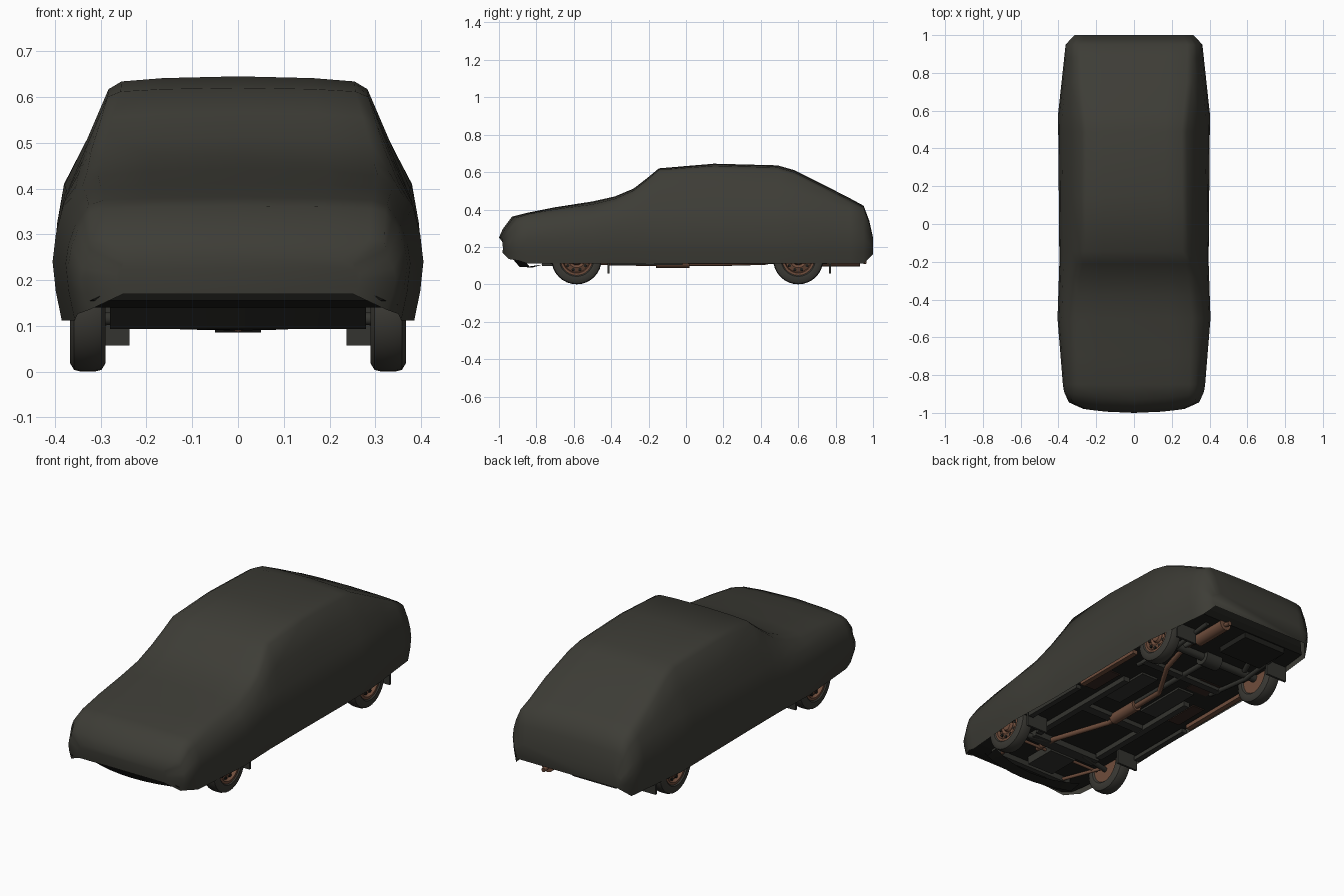
import bpy, bmesh, math
from mathutils import Vector, Matrix

old = bpy.data.objects.get("Cube")
if old:
    bpy.data.objects.remove(old, do_unlink=True)


def material(name, rgb):
    m = bpy.data.materials.new(name)
    m.use_nodes = True
    m.diffuse_color = (*rgb, 1)
    node = m.node_tree.nodes["Principled BSDF"]
    node.inputs["Base Color"].default_value = (*rgb, 1)
    node.inputs["Roughness"].default_value = 0.9
    return m


CLOTH = material("olive cloth", (0.047, 0.046, 0.037))
RUBBER = material("tyre rubber", (0.045, 0.043, 0.036))
RUST = material("rusty metal", (0.16, 0.075, 0.045))
STEEL = material("dark steel", (0.034, 0.034, 0.029))
BLACK = material("underbody black", (0.014, 0.014, 0.012))
STAIN = material("rust stain", (0.04, 0.022, 0.016))


def finish(name, bm, mat, angle=None):
    bmesh.ops.recalc_face_normals(bm, faces=bm.faces)
    mesh = bpy.data.meshes.new(name)
    bm.to_mesh(mesh)
    bm.free()
    mesh.materials.append(mat)
    obj = bpy.data.objects.new(name, mesh)
    bpy.context.collection.objects.link(obj)
    if angle:
        bpy.ops.object.select_all(action='DESELECT')
        obj.select_set(True)
        bpy.context.view_layer.objects.active = obj
        bpy.ops.object.shade_smooth_by_angle(angle=math.radians(angle))


def box(name, center, size, mat):
    bm = bmesh.new()
    bmesh.ops.create_cube(bm, size=1, matrix=Matrix.Translation(center) @ Matrix.Diagonal((*size, 1)))
    finish(name, bm, mat)


def rod(name, start, end, radius, mat, sides=12):
    start, end = Vector(start), Vector(end)
    span = end - start
    turn = Matrix.Translation((start + end) / 2) @ span.to_track_quat('Z', 'Y').to_matrix().to_4x4()
    bm = bmesh.new()
    bmesh.ops.create_cone(bm, cap_ends=True, segments=sides, radius1=radius, radius2=radius,
                          depth=span.length, matrix=turn)
    finish(name, bm, mat, 40)


def pipe(name, points, radius, mat):
    curve = bpy.data.curves.new(name, 'CURVE')
    curve.dimensions = '3D'
    curve.bevel_depth = radius
    curve.bevel_resolution = 2
    curve.use_fill_caps = True
    spline = curve.splines.new('POLY')
    spline.points.add(len(points) - 1)
    for point, co in zip(spline.points, points):
        point.co = (*co, 1)
    curve.materials.append(mat)
    bpy.context.collection.objects.link(bpy.data.objects.new(name, curve))


def skin(bm, rows):
    rows = [[bm.verts.new(p) for p in row] for row in rows]
    for a, b in zip(rows, rows[1:]):
        for i in range(len(a) - 1):
            bm.faces.new((a[i], a[i + 1], b[i + 1], b[i]))
    return rows


def along(keys, y):
    for (y0, v0), (y1, v1) in zip(keys, keys[1:]):
        if y <= y1:
            return v0 + (v1 - v0) * (y - y0) / (y1 - y0)
    return keys[-1][1]


# Profiles along the length of the cloth cover
TOP = [(-1, .25), (-.98, .295), (-.93, .362), (-.85, .382), (-.7, .412), (-.5, .443), (-.38, .47),
       (-.28, .512), (-.21, .566), (-.145, .62), (.15, .645), (.49, .636), (.58, .61),
       (.75, .525), (.88, .458), (.95, .42), (.98, .34), (1, .25)]
HEM = [(-1, .17), (-.98, .135), (-.85, .112), (.95, .112), (1, .16)]
BELLY = [(-1, .27), (-.98, .345), (-.93, .37), (-.5, .405), (-.2, .395), (.58, .402), (.95, .362), (1, .315)]
SHOULDER = [(-1, .225), (-.93, .31), (-.5, .36), (-.2, .39), (.58, .41), (.88, .37), (.95, .34), (1, .225)]
EDGE = [(-1, .25), (-.98, .32), (-.5, .34), (-.28, .32), (-.145, .285), (.5, .28), (.75, .31), (.95, .315), (1, .29)]
DROP = [(-1, .01), (-.5, .038), (-.145, .02), (.15, .028), (.9, .028), (1, .01)]


def arc(y, top):
    hem, belly, shoulder, edge = (along(k, y) for k in (HEM, BELLY, SHOULDER, EDGE))
    drop = along(DROP, y)
    middle = min(.24, hem + (shoulder - hem) * .6)
    side = belly * .945
    half = [(belly - .02, hem), (belly - .007, (hem + middle) / 2), (belly, middle),
            ((belly + side) / 2 + .004, (middle + shoulder) / 2), (side, shoulder),
            ((side + edge) / 2, (shoulder + top - drop) / 2), (edge, top - drop),
            (edge * .9, top - drop * .4), (edge * .58, top - drop * .14)]
    points = half + [(0, top)] + [(-x, z) for x, z in reversed(half)]
    bow = .3 if y < -.9 else 0
    return [(x, y + bow * x * x, z) for x, z in points]


bm = bmesh.new()
arcs = skin(bm, [arc(*key) for key in TOP])
bm.faces.new(arcs[0])
bm.faces.new(arcs[-1])
finish("cloth_cover", bm, CLOTH, 50)

# Floor closing the underside just above the hem
bm = bmesh.new()
skin(bm, [[(s * (along(BELLY, y) - .022), y * .975, max(along(HEM, y) + .02, .14)) for s in (-1, 1)] for y, top in TOP])
finish("floor_pan", bm, BLACK)

# Lower front lip
bm = bmesh.new()
lip = [(i * .07, (i * .07) ** 2) for i in range(-4, 5)]
skin(bm, [[(x, .7 * q - .93, .14), (x, .7 * q - .89, .093), (x, .7 * q - .82, .09 + q / 5)] for x, q in lip])
finish("front_lip", bm, BLACK, 40)


# Wheels: a turned tyre and a slotted rim
def turned(name, profile, place, side, mat):
    bm = bmesh.new()
    verts = [bm.verts.new((x * side, 0, r)) for x, r in profile]
    edges = [bm.edges.new(pair) for pair in zip(verts, verts[1:])]
    bmesh.ops.spin(bm, geom=verts + edges, axis=(1, 0, 0), cent=(0, 0, 0), angle=math.tau, steps=32)
    bmesh.ops.remove_doubles(bm, verts=bm.verts, dist=.0005)
    bmesh.ops.translate(bm, verts=bm.verts, vec=place)
    finish(name, bm, mat, 40)


TREAD = [(.028, .082), (.038, .092), (.039, .115), (.03, .13), (.015, .134)]
TYRE = TREAD + [(-x, r) for x, r in reversed(TREAD)] + TREAD[:1]
RIM = [(-.03, 0), (-.03, .084), (.032, .086), (.032, .074), (.014, .069),
       (.024, .045), (.016, .032), (.03, .026), (.032, 0)]


def wheel(label, side, y):
    place = Vector((side * .328, y, .134))
    turned(label + "_tyre", TYRE, place, side, RUBBER)
    turned(label + "_rim", RIM, place, side, RUST)
    for k in range(10):
        a = k * math.tau / 10
        spot = place + Vector((side * .02, math.cos(a) * .058, math.sin(a) * .058))
        depth = Vector((.004, 0, 0))
        rod(f"{label}_slot_{k}", spot - depth, spot + depth, .009, BLACK, 8)


for side, sname in ((1, "left"), (-1, "right")):
    for y, ename in ((-.585, "front"), (.6, "rear")):
        wheel(f"{ename}_{sname}_wheel", side, y)
        box(f"{ename}_{sname}_mud_flap", (side * .3, y + .17, .1), (.125, .012, .085), STEEL)
    # Sills, floor rails and springs
    box(sname + "_sill", (side * .352, -.21, .115), (.03, .38, .022), STEEL)
    box(sname + "_rusty_sill", (side * .352, .22, .12), (.028, .42, .022), RUST)
    box(sname + "_floor_rail", (side * .2, -.17, .128), (.035, .7, .03), STEEL)
    box(sname + "_floor_panel", (side * .12, .12, .135), (.1, .3, .012), STEEL)
    box(sname + "_floor_stain", (side * .28, .08, .137), (.07, .2, .006), STAIN)
    pipe(sname + "_leaf_spring", [(side * .24, .6 + d, .105 + abs(d) / 9) for d in (-.28, 0, .27)], .012, STEEL)
    rod(sname + "_shock_absorber", (side * .2, .64, .12), (side * .15, .78, .15), .014, STEEL)
    rod(sname + "_front_arm", (side * .3, -.585, .115), (side * .12, -.55, .12), .014, STEEL)
    rod(sname + "_brace_rod", (side * .27, -.58, .11), (side * .2, -.82, .125), .009, RUST)

# Running gear
rod("rear_axle", (-.3, .6, .13), (.3, .6, .13), .022, STEEL)
rod("axle_housing", (-.05, .6, .13), (.05, .6, .13), .045, STEEL, 16)
rod("drive_shaft", (0, -.2, .135), (0, .58, .13), .014, STEEL)
rod("track_rod", (-.28, -.63, .12), (.28, -.63, .12), .008, RUST)
box("front_crossmember", (0, -.56, .125), (.42, .06, .035), STEEL)
box("gearbox_mount", (0, -.17, .128), (.36, .05, .025), STEEL)
box("rear_crossmember", (0, .38, .132), (.5, .04, .025), STEEL)
box("engine_sump", (-.02, -.68, .122), (.16, .18, .05), STEEL)
box("radiator_support", (0, -.82, .125), (.5, .03, .03), STEEL)
box("fuel_tank", (-.1, .82, .13), (.26, .2, .04), BLACK)
box("centre_stain", (-.17, .35, .139), (.13, .12, .004), STAIN)

# Exhaust line with two silencers
pipe("exhaust_pipe", [(.09, -.66, .13), (.1, -.52, .118), (0, -.2, .112), (0, .2, .112),
                      (.13, .42, .118), (.16, .6, .15), (.17, .76, .128)], .014, RUST)
rod("middle_silencer", (0, -.16, .116), (0, .02, .116), .029, RUST, 16)
rod("rear_silencer", (.17, .72, .13), (.17, .93, .13), .034, RUST, 16)
rod("tail_pipe", (.17, .93, .125), (.17, .965, .12), .012, RUST)
